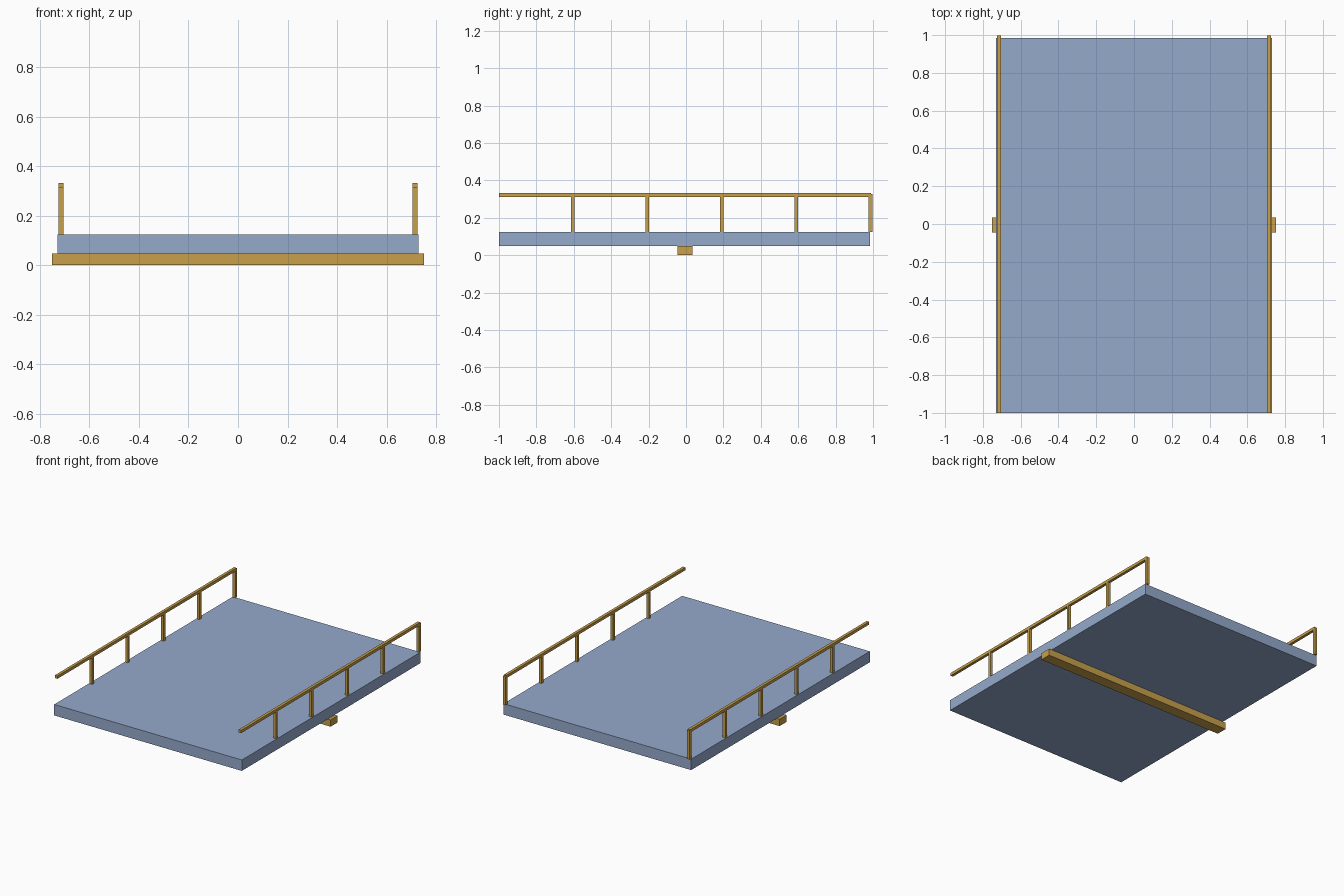
import bpy

cube = bpy.data.objects.get("Cube")
if cube:
    bpy.data.objects.remove(cube, do_unlink=True)


def material(name, color):
    mat = bpy.data.materials.new(name)
    mat.use_nodes = True
    mat.diffuse_color = color
    mat.node_tree.nodes["Principled BSDF"].inputs["Base Color"].default_value = color
    return mat


def box(name, low, high, mat):
    """Axis-aligned box between two corners."""
    bpy.ops.mesh.primitive_cube_add(size=1)
    obj = bpy.context.object
    obj.name = name
    obj.location = [(a + b) / 2 for a, b in zip(low, high)]
    obj.scale = [b - a for a, b in zip(low, high)]
    bpy.ops.object.transform_apply(location=True, scale=True)
    obj.data.materials.append(mat)
    return obj


blue = material("pale blue", (0.30, 0.40, 0.60, 1))
gold = material("ochre gold", (0.57, 0.35, 0.07, 1))

DECK_TOP = 0.125
RAIL_TOP = 0.332
RAIL_X = 0.715
HALF = 0.01

# Platform and the beam it pivots on
box("deck", (-0.73, -1, 0.048), (0.73, 0.985, DECK_TOP), blue)
box("cross_beam", (-0.752, -0.045, 0), (0.752, 0.034, 0.048), gold)

# Handrails, open at the front end and supported by evenly spaced posts
for side, x in (("left", RAIL_X), ("right", -RAIL_X)):
    box(f"{side}_handrail", (x - HALF, -1, RAIL_TOP - 2 * HALF),
        (x + HALF, 0.99, RAIL_TOP), gold)
    for i in range(5):
        y = -0.605 + i * 0.398
        box(f"{side}_post_{i + 1}", (x - HALF, y - HALF, DECK_TOP),
            (x + HALF, y + HALF, RAIL_TOP - HALF / 2), gold)
